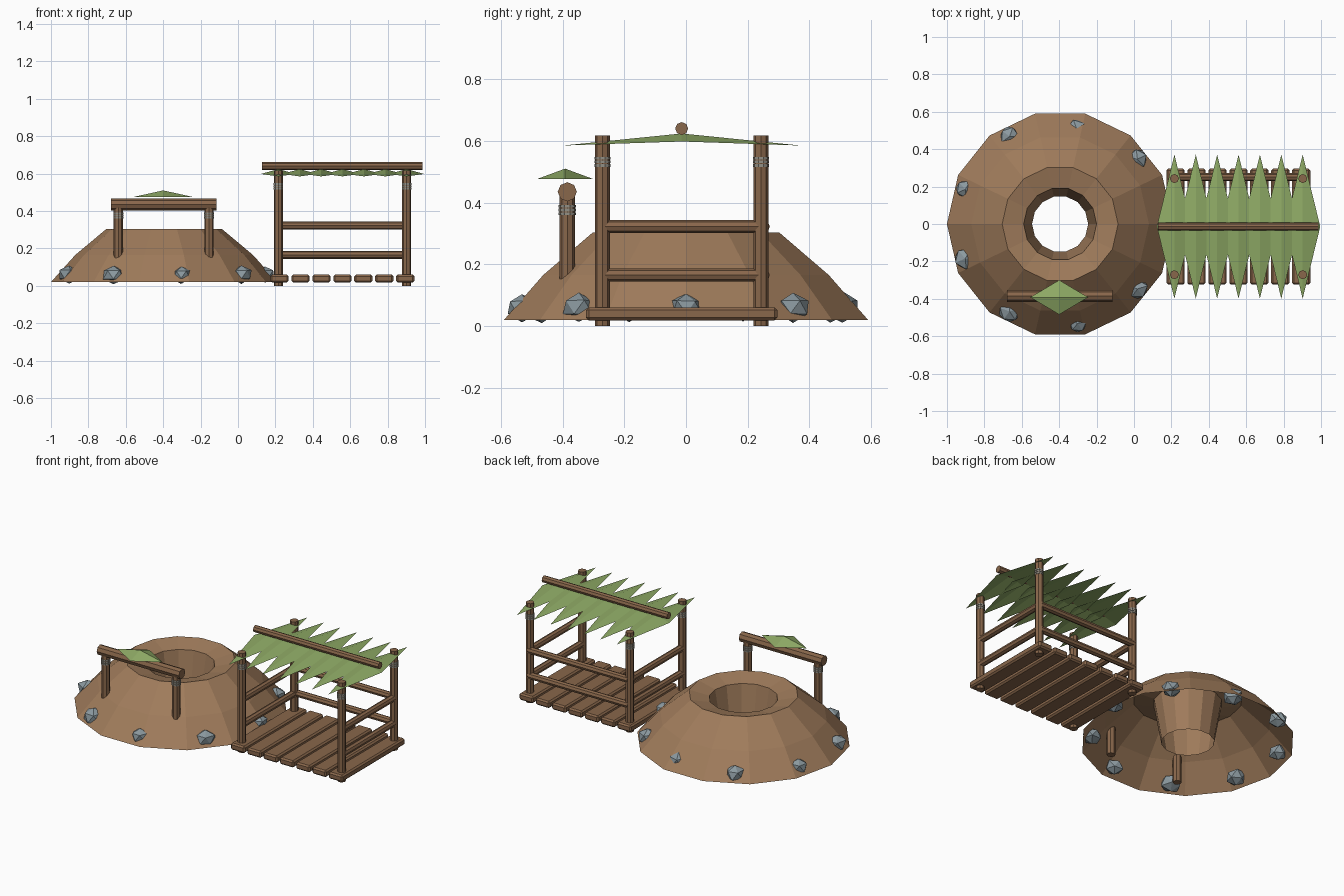
import bpy, bmesh, math, random
from mathutils import Vector

if "Cube" in bpy.data.objects:
    bpy.data.objects.remove(bpy.data.objects["Cube"])

random.seed(4)


def material(name, rgb):
    m = bpy.data.materials.new(name)
    m.diffuse_color = (*rgb, 1)
    m.use_nodes = True
    m.node_tree.nodes["Principled BSDF"].inputs["Base Color"].default_value = m.diffuse_color
    return m


DIRT = material("dirt", (0.35, 0.20, 0.105))
WOOD = material("wood", (0.25, 0.135, 0.07))
LEAF = material("leaf_green", (0.27, 0.40, 0.13))
ROPE = material("rope_grey", (0.29, 0.28, 0.24))
ROCK = material("rock_grey", (0.26, 0.32, 0.35))


def finish(name, bm, mat, recalc=True):
    if recalc:
        bmesh.ops.recalc_face_normals(bm, faces=bm.faces[:])
    me = bpy.data.meshes.new(name)
    bm.to_mesh(me)
    bm.free()
    me.materials.append(mat)
    ob = bpy.data.objects.new(name, me)
    bpy.context.collection.objects.link(ob)
    return ob


def log(name, a, b, r, mat=WOOD, sides=8):
    """Straight faceted log from a to b."""
    a, b = Vector(a), Vector(b)
    bm = bmesh.new()
    bmesh.ops.create_cone(bm, cap_ends=True, segments=sides,
                          radius1=r, radius2=r, depth=(b - a).length)
    ob = finish(name, bm, mat)
    ob.rotation_mode = 'QUATERNION'
    ob.rotation_quaternion = (b - a).to_track_quat('Z', 'Y')
    ob.location = (a + b) / 2
    return ob


def rope_wrap(name, x, y, z, r):
    """Three stacked rope turns around a post."""
    for k in (-1, 0, 1):
        zc = z + k * 0.012
        log(name, (x, y, zc - 0.0045), (x, y, zc + 0.0045), r, ROPE, 10)


def leaf(name, x, y, z_top, hx, hy, drop_x, drop_y):
    """Diamond leaf, folded down from its centre."""
    bm = bmesh.new()
    top = bm.verts.new((x, y, z_top))
    rim = [bm.verts.new(p) for p in (
        (x + hx, y, z_top - drop_x), (x, y + hy, z_top - drop_y),
        (x - hx, y, z_top - drop_x), (x, y - hy, z_top - drop_y))]
    for i in range(4):
        bm.faces.new((top, rim[i], rim[(i + 1) % 4]))
    return finish(name, bm, LEAF, False)


# Mound: revolved profile with a funnel shaft open at the bottom
CX, N = -0.395, 14
profile = [(0.605, 0.02), (0.475, 0.165), (0.31, 0.303), (0.195, 0.275), (0.15, 0.02)]
bm = bmesh.new()
rings = [[bm.verts.new((CX + r * math.cos(2 * math.pi * i / N),
                        r * math.sin(2 * math.pi * i / N), z))
          for i in range(N)] for r, z in profile]
for lo, hi in zip(rings, rings[1:]):
    for i in range(N):
        j = (i + 1) % N
        bm.faces.new((lo[i], lo[j], hi[j], hi[i]))
finish("mound", bm, DIRT, False)

# Rocks half buried around the mound foot
for k in range(9):
    a = math.radians(40 * k)
    size = 0.058 if k == 2 else random.uniform(0.052, 0.064)
    bm = bmesh.new()
    bmesh.ops.create_icosphere(bm, subdivisions=1, radius=size)
    for v in bm.verts:
        v.co *= random.uniform(0.9, 1.1)
        v.co.z *= 0.85
    rock = finish("rock", bm, ROCK)
    rad = 0.515 if k == 2 else 0.54
    rock.location = (CX + rad * math.cos(a), rad * math.sin(a), 0.06)
    rock.rotation_euler = (0, 0, random.uniform(0, 6.28))

# Log frame in front of the shaft
FY = -0.385
for x in (-0.64, -0.155):
    log("frame_post", (x, FY, 0.02), (x, FY, 0.42), 0.025)
    rope_wrap("frame_rope", x, FY, 0.376, 0.028)
log("frame_beam", (-0.68, FY, 0.435), (-0.115, FY, 0.435), 0.031)
leaf("frame_leaf", -0.4, -0.392, 0.51, 0.155, 0.092, 0.034, 0.034)

# Shelter floor planks
MY = -0.014
for k in range(7):
    bm = bmesh.new()
    bmesh.ops.create_cube(bm, size=1)
    for v in bm.verts:
        v.co.x *= 0.097
        v.co.y *= 0.62
        v.co.z *= 0.042
    plank = finish("floor_plank", bm, WOOD)
    plank.location = (0.222 + 0.112 * k, MY, 0.039)
    bevel = plank.modifiers.new("bevel", 'BEVEL')
    bevel.width = 0.009
    bevel.segments = 1

# Shelter corner posts with rope
X0, X1, HY = 0.216, 0.902, 0.257
for x in (X0, X1):
    for s in (-1, 1):
        y = MY + s * HY
        log("corner_post", (x, y, 0), (x, y, 0.617), 0.024)
        rope_wrap("post_rope", x, y, 0.532, 0.0265)

# Rails on the two ends and the back, front left open
for z in (0.165, 0.322):
    log("back_rail", (X0, MY + HY + 0.008, z), (X1, MY + HY + 0.008, z), 0.021)
    for x in (X0, X1):
        log("end_rail", (x, MY - HY, z), (x, MY + HY, z), 0.021)

# Leaf roof and ridge pole
for k in range(7):
    leaf("roof_leaf", 0.216 + 0.1143 * k, MY, 0.624, 0.094, 0.385, 0.026, 0.039)
log("ridge_pole", (0.127, MY, 0.64), (0.987, MY, 0.64), 0.021)
